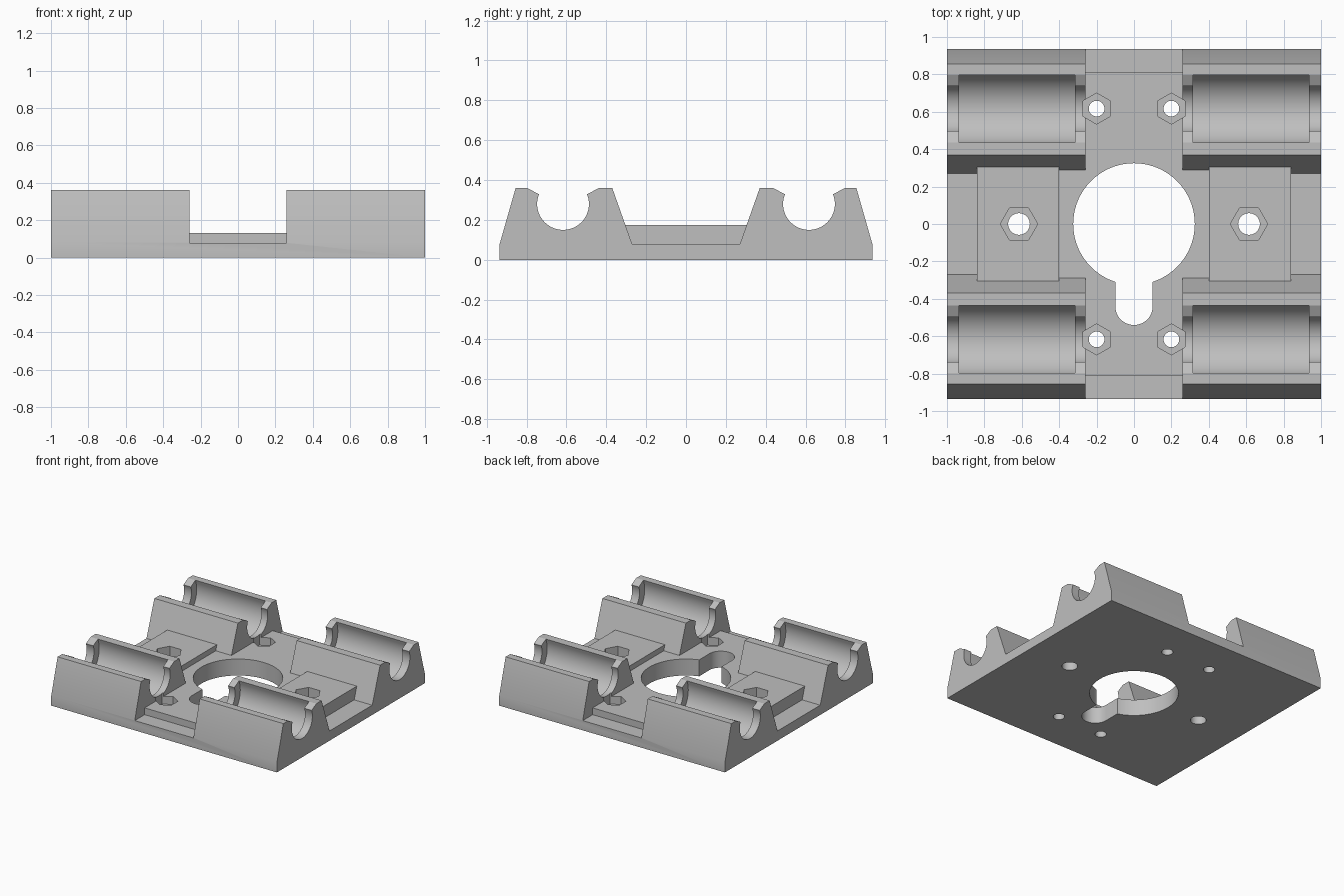
import bpy
from math import sin, cos, pi, radians

cube = bpy.data.objects.get("Cube")
if cube:
    bpy.data.objects.remove(cube, do_unlink=True)

grey = bpy.data.materials.new("plain grey")
grey.use_nodes = True
colour = (0.52, 0.52, 0.52, 1)
grey.diffuse_color = colour
grey.node_tree.nodes["Principled BSDF"].inputs["Base Color"].default_value = colour

FLOOR, DECK, PAD, TOP = 0.078, 0.132, 0.175, 0.36
ROD_Y, ROD_Z = 0.617, 0.28


def prism(name, outline, low, high, axis="z"):
    """Extrude a closed outline along z (x, y points) or along x (y, z points)."""
    n = len(outline)
    place = (lambda p, h: (p[0], p[1], h)) if axis == "z" else (lambda p, h: (h, p[0], p[1]))
    verts = [place(p, h) for h in (low, high) for p in outline]
    faces = [list(range(n))[::-1], list(range(n, 2 * n))]
    faces += [[i, (i + 1) % n, n + (i + 1) % n, n + i] for i in range(n)]
    mesh = bpy.data.meshes.new(name)
    mesh.from_pydata(verts, [], faces)
    mesh.materials.append(grey)
    obj = bpy.data.objects.new(name, mesh)
    bpy.context.collection.objects.link(obj)
    return obj


def box(name, x0, x1, y, z0, z1):
    return prism(name, [(x0, -y), (x1, -y), (x1, y), (x0, y)], z0, z1)


def arc(cx, cy, r, start, end, steps):
    angles = [start + (end - start) * i / steps for i in range(steps + 1)]
    return [(cx + r * cos(a), cy + r * sin(a)) for a in angles]


def disc(cx, cy, r, sides, turn=0):
    return arc(cx, cy, r, turn, turn + 2 * pi, sides)[:-1]


def combine(tool, operation):
    bpy.context.view_layer.objects.active = body
    mod = body.modifiers.new("combine", "BOOLEAN")
    mod.operation, mod.object, mod.solver = operation, tool, "EXACT"
    bpy.ops.object.modifier_apply(modifier=mod.name)
    bpy.data.objects.remove(tool, do_unlink=True)


def cut(tool):
    combine(tool, "DIFFERENCE")


def trough(name, y, radius, mouth, x0, x1):
    """Round channel along x, opening out to the mouth width at the ridge top."""
    a = radians(22)
    curve = arc(y, ROD_Z, radius, pi - a, 2 * pi + a, 40)
    opening = [(y + mouth, TOP), (y + mouth, TOP + 0.1), (y - mouth, TOP + 0.1), (y - mouth, TOP)]
    return prism(name, curve + opening, x0, x1, "x")


# Carriage body: twin ridges on a plate
half = [(0.935, 0), (0.935, 0.08), (0.855, TOP), (0.37, TOP), (0.27, FLOOR)]
body = prism("carriage_plate", half + [(-y, z) for y, z in reversed(half)], -1, 1, "x")
body.select_set(True)

# Central channel, raised deck and nut pads
cut(box("channel", -0.26, 0.26, 1.2, FLOOR, 0.6))
combine(box("deck", -0.4, 0.4, 0.81, 0.03, DECK), "UNION")
for s in (-1, 1):
    x0, x1 = sorted((s * 0.4, s * 0.84))
    combine(box("pad", x0, x1, 0.32, 0.03, PAD), "UNION")

# Rod channels with wider bearing seats
for sx in (-1, 1):
    for sy in (-1, 1):
        seat = sorted((sx * 0.315, sx * 0.935))
        rod = sorted((sx * 0.2, sx * 1.1))
        cut(trough("rod_channel", sy * ROD_Y, 0.13, 0.18, *rod))
        cut(trough("bearing_seat", sy * ROD_Y, 0.196, 0.18, *seat))

# Keyhole opening
cut(prism("round_hole", disc(0, 0, 0.325, 72), -0.2, 0.6))
slot = arc(0, -0.44, 0.1, pi, 2 * pi, 24) + [(0.1, -0.1), (-0.1, -0.1)]
cut(prism("slot", slot, -0.2, 0.6))

# Screw holes with hexagonal nut pockets
for s in (-1, 1):
    cut(prism("nut_pocket", disc(s * 0.615, 0, 0.1, 6), 0.09, 0.6))
    cut(prism("screw_hole", disc(s * 0.615, 0, 0.058, 32), -0.2, 0.6))
    for y in (-ROD_Y, ROD_Y):
        cut(prism("nut_pocket", disc(s * 0.2, y, 0.083, 6, pi / 2), 0.07, 0.6))
        cut(prism("screw_hole", disc(s * 0.2, y, 0.042, 32), -0.2, 0.6))

bpy.ops.object.shade_smooth_by_angle(angle=radians(25))
